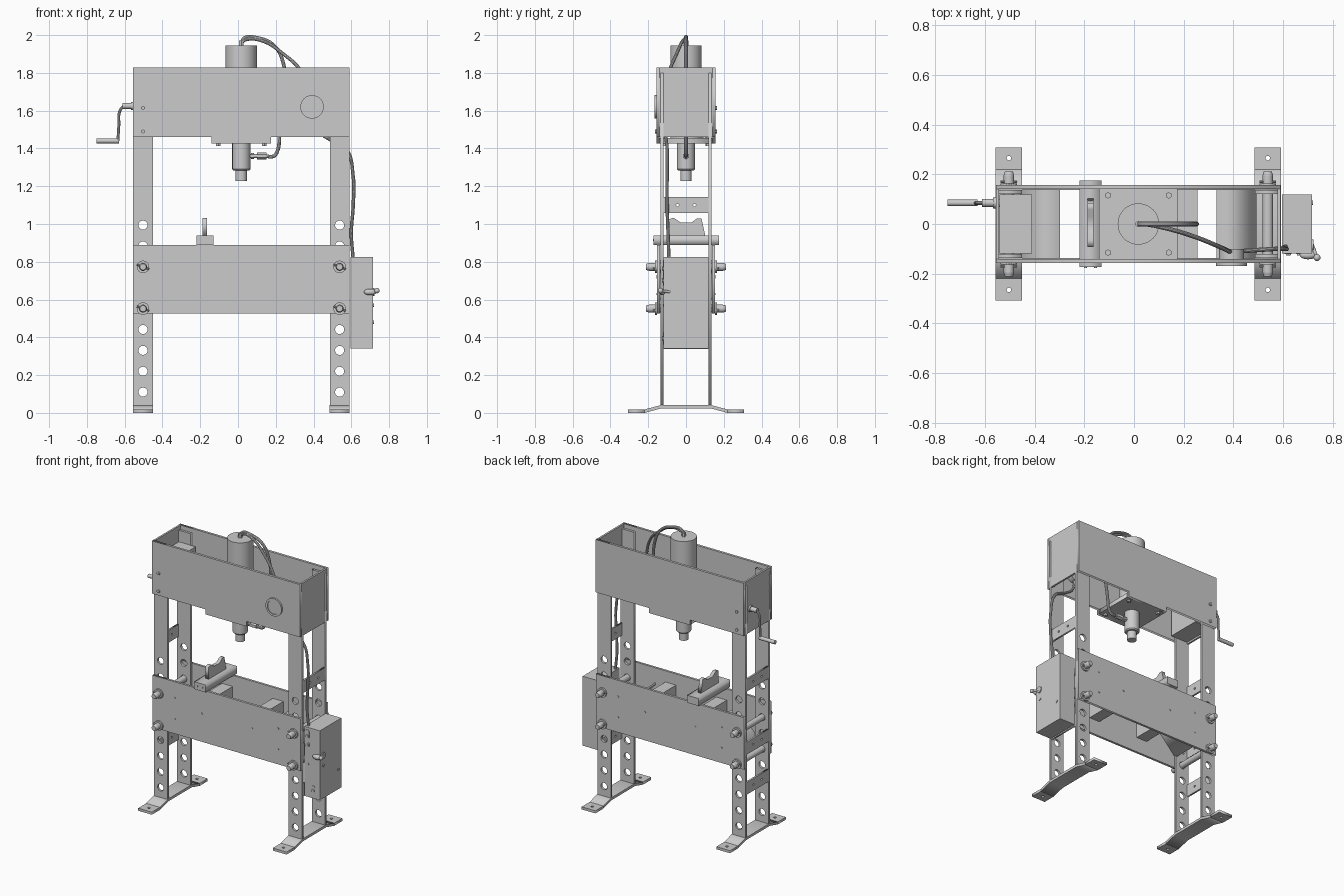
import bpy, bmesh, math
from mathutils import Vector, Matrix

if "Cube" in bpy.data.objects:
    bpy.data.objects.remove(bpy.data.objects["Cube"])

C = 0.0175            # frame centre in x
LEGX = (-0.503, 0.538)  # leg centre lines


def finish(name, bm, smooth=False):
    bmesh.ops.recalc_face_normals(bm, faces=bm.faces[:])
    me = bpy.data.meshes.new(name)
    bm.to_mesh(me)
    bm.free()
    ob = bpy.data.objects.new(name, me)
    bpy.context.collection.objects.link(ob)
    if smooth:
        bpy.ops.object.select_all(action='DESELECT')
        ob.select_set(True)
        bpy.context.view_layer.objects.active = ob
        bpy.ops.object.shade_smooth_by_angle(angle=math.radians(35))
    return ob


def box(name, x0, x1, y0, y1, z0, z1):
    bm = bmesh.new()
    bmesh.ops.create_cube(bm, size=1)
    for v in bm.verts:
        v.co = ((x0 + x1) / 2 + v.co.x * (x1 - x0), (y0 + y1) / 2 + v.co.y * (y1 - y0),
                (z0 + z1) / 2 + v.co.z * (z1 - z0))
    return finish(name, bm)


def cyl(name, p0, p1, r, n=32, r2=None):
    p0, p1 = Vector(p0), Vector(p1)
    d = p1 - p0
    m = Matrix.Translation((p0 + p1) / 2) @ d.to_track_quat('Z', 'Y').to_matrix().to_4x4()
    bm = bmesh.new()
    bmesh.ops.create_cone(bm, cap_ends=True, segments=n, radius1=r, radius2=r if r2 is None else r2,
                          depth=d.length, matrix=m)
    return finish(name, bm, n > 8)


def curve_mesh(name, cu, matrix, smooth):
    tmp = bpy.data.objects.new("tmp", cu)
    bpy.context.collection.objects.link(tmp)
    dg = bpy.context.evaluated_depsgraph_get()
    me = bpy.data.meshes.new_from_object(tmp.evaluated_get(dg))
    bm = bmesh.new()
    bm.from_mesh(me)
    bpy.data.objects.remove(tmp)
    bpy.data.meshes.remove(me)
    bmesh.ops.remove_doubles(bm, verts=bm.verts[:], dist=1e-5)
    bm.transform(matrix)
    return finish(name, bm, smooth)


def plate(name, outline, a, b, axis='Y', holes=()):
    """Flat outline with round holes (u, v, r), extruded from a to b along an axis."""
    cu = bpy.data.curves.new(name, 'CURVE')
    cu.dimensions, cu.fill_mode, cu.extrude = '2D', 'BOTH', abs(b - a) / 2
    loops = [outline]
    for u, v, r in holes:
        loops.append([(u + r * math.cos(t * math.pi / 12), v + r * math.sin(t * math.pi / 12))
                      for t in range(24)])
    for pts in loops:
        s = cu.splines.new('POLY')
        s.points.add(len(pts) - 1)
        for p, q in zip(s.points, pts):
            p.co = (q[0], q[1], 0, 1)
        s.use_cyclic_u = True
    c = (a + b) / 2
    rows = {'Y': ((1, 0, 0, 0), (0, 0, -1, c), (0, 1, 0, 0), (0, 0, 0, 1)),
            'X': ((0, 0, 1, c), (1, 0, 0, 0), (0, 1, 0, 0), (0, 0, 0, 1)),
            'Z': ((1, 0, 0, 0), (0, 1, 0, 0), (0, 0, 1, c), (0, 0, 0, 1))}[axis]
    return curve_mesh(name, cu, Matrix(rows), False)


def rect(u0, u1, v0, v1):
    return [(u0, v0), (u1, v0), (u1, v1), (u0, v1)]


def hose(name, pts, r):
    cu = bpy.data.curves.new(name, 'CURVE')
    cu.dimensions, cu.bevel_depth, cu.bevel_resolution, cu.use_fill_caps = '3D', r, 3, True
    s = cu.splines.new('BEZIER')
    s.bezier_points.add(len(pts) - 1)
    for b, p in zip(s.bezier_points, pts):
        b.co = p
        b.handle_left_type = b.handle_right_type = 'AUTO'
    return curve_mesh(name, cu, Matrix(), True)


# Legs with adjustment holes, braces and splayed feet
for side, lx in zip(("left", "right"), LEGX):
    sgn = -1 if lx < 0 else 1
    holes = [(lx, 0.11 + 0.1105 * i, 0.024) for i in range(9)]
    for fb, y in (("front", -0.128), ("back", 0.128)):
        plate(f"{fb}_{side}_leg", rect(lx - 0.052, lx + 0.052, 0.04, 1.80), y - 0.008, y + 0.008, 'Y', holes)
    ox = lx + sgn * 0.045
    for i, z in enumerate((0.38, 0.66, 1.10)):
        plate(f"{side}_brace_{i}", rect(-0.12, 0.12, z - 0.043, z + 0.043), ox - 0.006, ox + 0.006, 'X',
              [(-0.045, z, 0.007), (0.045, z, 0.007)])
    half = [(0.22, 0.018), (0.13, 0.042), (-0.13, 0.042), (-0.22, 0.018)]
    under = [(-0.22, 0.0), (-0.13, 0.024), (0.13, 0.024), (0.22, 0.0)]
    plate(f"{side}_foot", half + under, lx - 0.053, lx + 0.053, 'X')
    for s in (-1, 1):
        y0, y1 = sorted((s * 0.22, s * 0.308))
        plate(f"{side}_foot_pad_{s}", rect(lx - 0.053, lx + 0.053, y0, y1), 0, 0.018, 'Z',
              [(lx, s * 0.265, 0.009)])

# Head: open box of two profiled side plates and two end plates
head = [(-0.555, 1.46), (-0.14, 1.46), (-0.14, 1.425), (0.175, 1.425), (0.175, 1.46),
        (0.59, 1.46), (0.59, 1.828), (-0.555, 1.828)]
for fb, s in (("front", -1), ("back", 1)):
    plate(f"head_{fb}_plate", head, s * 0.14, s * 0.157, 'Y')
    for z in (1.49, 1.615):
        cyl(f"head_{fb}_bolt", (-0.503, s * 0.15, z), (-0.503, s * 0.165, z), 0.011, 6)
box("head_left_end", -0.555, -0.542, -0.14, 0.14, 1.46, 1.828)
box("head_right_end", 0.577, 0.59, -0.14, 0.14, 1.46, 1.828)
plate("cylinder_mount_plate", rect(-0.14, 0.175, -0.14, 0.14), 1.425, 1.455, 'Z', [(C, 0, 0.045)])
for sx in (-1, 1):
    for sy in (-1, 1):
        x, y = C + sx * 0.122, sy * 0.115
        cyl("mount_washer", (x, y, 1.455), (x, y, 1.459), 0.018, 20)
        cyl("mount_nut", (x, y, 1.412), (x, y, 1.476), 0.013, 6)

# Hand pump tank inside the head, with crank
box("pump_tank", -0.54, -0.41, -0.118, 0.119, 1.47, 1.72)
cyl("crank_hub", (-0.54, 0.085, 1.625), (-0.612, 0.085, 1.625), 0.016, 24)
cyl("crank_collar", (-0.55, 0.085, 1.625), (-0.566, 0.085, 1.625), 0.022, 24)
hose("crank_arm", [(-0.605, 0.085, 1.625), (-0.625, 0.085, 1.60), (-0.631, 0.085, 1.52), (-0.636, 0.085, 1.44)], 0.008)
cyl("crank_handle", (-0.63, 0.085, 1.44), (-0.75, 0.085, 1.44), 0.013, 24)

# Hydraulic cylinder and ram
cyl("cylinder_body", (C, 0, 1.455), (C, 0, 1.945), 0.083, 48)
cyl("cylinder_neck", (C, 0, 1.29), (C, 0, 1.455), 0.048, 40)
cyl("cylinder_neck_chamfer", (C, 0, 1.29), (C, 0, 1.283), 0.048, 40, 0.042)
cyl("ram", (C, 0, 1.227), (C, 0, 1.30), 0.030, 32)
cyl("top_port", (C, 0, 1.94), (C, 0, 1.972), 0.013, 6)
cyl("port_stem", (0.05, 0, 1.36), (0.11, 0, 1.36), 0.010, 16)
cyl("port_nut", (0.10, 0, 1.36), (0.15, 0, 1.36), 0.018, 6)
cyl("port_flange", (0.07, 0, 1.36), (0.085, 0, 1.36), 0.016, 6)

# Hoses
hose("ram_hose", [(C, 0, 1.96), (0.035, 0, 1.985), (0.10, 0, 1.986), (0.19, 0, 1.945), (0.24, 0, 1.85),
                  (0.245, 0, 1.65), (0.22, 0, 1.47), (0.21, 0, 1.39), (0.19, 0, 1.36), (0.14, 0, 1.36)], 0.010)
hose("supply_hose", [(C, 0, 1.96), (0.04, 0, 1.975), (0.12, -0.015, 1.972), (0.24, -0.05, 1.90), (0.34, -0.09, 1.80),
                     (0.39, -0.112, 1.65), (0.42, -0.11, 1.50), (0.49, -0.105, 1.445), (0.57, -0.10, 1.40),
                     (0.61, -0.10, 1.25), (0.61, -0.10, 1.10), (0.60, -0.095, 0.95), (0.61, -0.09, 0.81)], 0.009)

# Pressure gauge
cyl("gauge_body", (0.392, -0.10, 1.62), (0.392, -0.163, 1.62), 0.050, 40)
plate("gauge_rim", [(0.392 + 0.062 * math.cos(a * math.pi / 20), 1.62 + 0.062 * math.sin(a * math.pi / 20))
                    for a in range(40)], -0.155, -0.168, 'Y', [(0.392, 1.62, 0.048)])

# Adjustable bed: two deep plates, inner spacers and sloped stiffeners
for fb, s in (("front", -1), ("back", 1)):
    plate(f"bed_{fb}_plate", rect(-0.555, 0.59, 0.525, 0.888), s * 0.137, s * 0.153, 'Y')
    for sx in (-1, 1):
        spots = [(C + sx * 0.195, 0.72, 0.009), (C + sx * 0.40, 0.775, 0.006), (C + sx * 0.40, 0.63, 0.006)]
        for x, z, r in spots:
            cyl(f"bed_{fb}_screw", (x, s * 0.145, z), (x, s * 0.156, z), r, 12)
for side, m in (("left", -1), ("right", 1)):
    x0, x1 = sorted((C + m * 0.155, C + m * 0.237))
    box(f"bed_{side}_spacer", x0, x1, -0.137, 0.137, 0.63, 0.81)
    sl = [(C + m * 0.475, 0.60), (C + m * 0.315, 0.77), (C + m * 0.315, 0.785), (C + m * 0.475, 0.615)]
    plate(f"bed_{side}_sloped_stiffener", sl, -0.137, 0.137, 'Y')

# Bed support pins with collars
for lx in LEGX:
    for z in (0.773, 0.552):
        cyl("bed_pin", (lx, -0.195, z), (lx, 0.195, z), 0.021)
        for s in (-1, 1):
            cyl("pin_collar", (lx, s * 0.153, z), (lx, s * 0.163, z), 0.033)
            cyl("pin_tip", (lx, s * 0.195, z), (lx, s * 0.212, z), 0.021, 32, 0.016)
            cyl("pin_clip", (lx - 0.032, s * 0.17, z + 0.012), (lx + 0.032, s * 0.17, z - 0.012), 0.005, 10)

# V block resting on the bed
plate("v_block_base", rect(-0.22, -0.13, 0.888, 0.94), -0.172, 0.175, 'Y')
for x in (-0.195, -0.155):
    cyl("v_block_screw", (x, -0.17, 0.915), (x, -0.176, 0.915), 0.006, 12)
plate("v_block_saddle", [(-0.09, 0.94), (0.102, 0.94), (0.082, 1.03), (0.058, 1.03), (0.03, 1.008),
                         (-0.028, 1.008), (-0.065, 1.033), (-0.092, 1.025)], -0.187, -0.163, 'X')

# Control box with slots, screws and lever
box("control_box", 0.595, 0.715, -0.118, 0.119, 0.34, 0.825)
for x, z, h in ((0.62, 0.765, 0.03), (0.62, 0.70, 0.012), (0.665, 0.395, 0.02)):
    n = [(x + 0.014 * math.cos(a * math.pi / 8), z + math.copysign(h, 7.5 - a) + 0.014 * math.sin(a * math.pi / 8))
         for a in range(16)]
    plate("slot_frame", n, -0.116, -0.121, 'Y')
    cyl("slot_bolt", (x, -0.118, z), (x, -0.127, z), 0.011, 6)
for y, z in ((-0.08, 0.57), (0.085, 0.48)):
    cyl("box_side_screw", (0.712, y, z), (0.72, y, z), 0.009, 16)
cyl("box_front_screw", (0.625, -0.115, 0.57), (0.625, -0.122, 0.57), 0.007, 12)
cyl("lever_boss", (0.69, -0.085, 0.64), (0.722, -0.085, 0.64), 0.022, 24)
cyl("lever_rod", (0.715, -0.08, 0.64), (0.735, -0.135, 0.647), 0.007, 16)
for nm, loc, r, sx in (("lever_ball", (0.736, -0.135, 0.647), 0.014, 1), ("lever_grip", (0.70, -0.125, 0.64), 0.017, 2)):
    bm = bmesh.new()
    bmesh.ops.create_uvsphere(bm, u_segments=24, v_segments=14, radius=r)
    bm.transform(Matrix.Translation(loc) @ Matrix.Diagonal((sx, 1, 1, 1)))
    finish(nm, bm, True)
